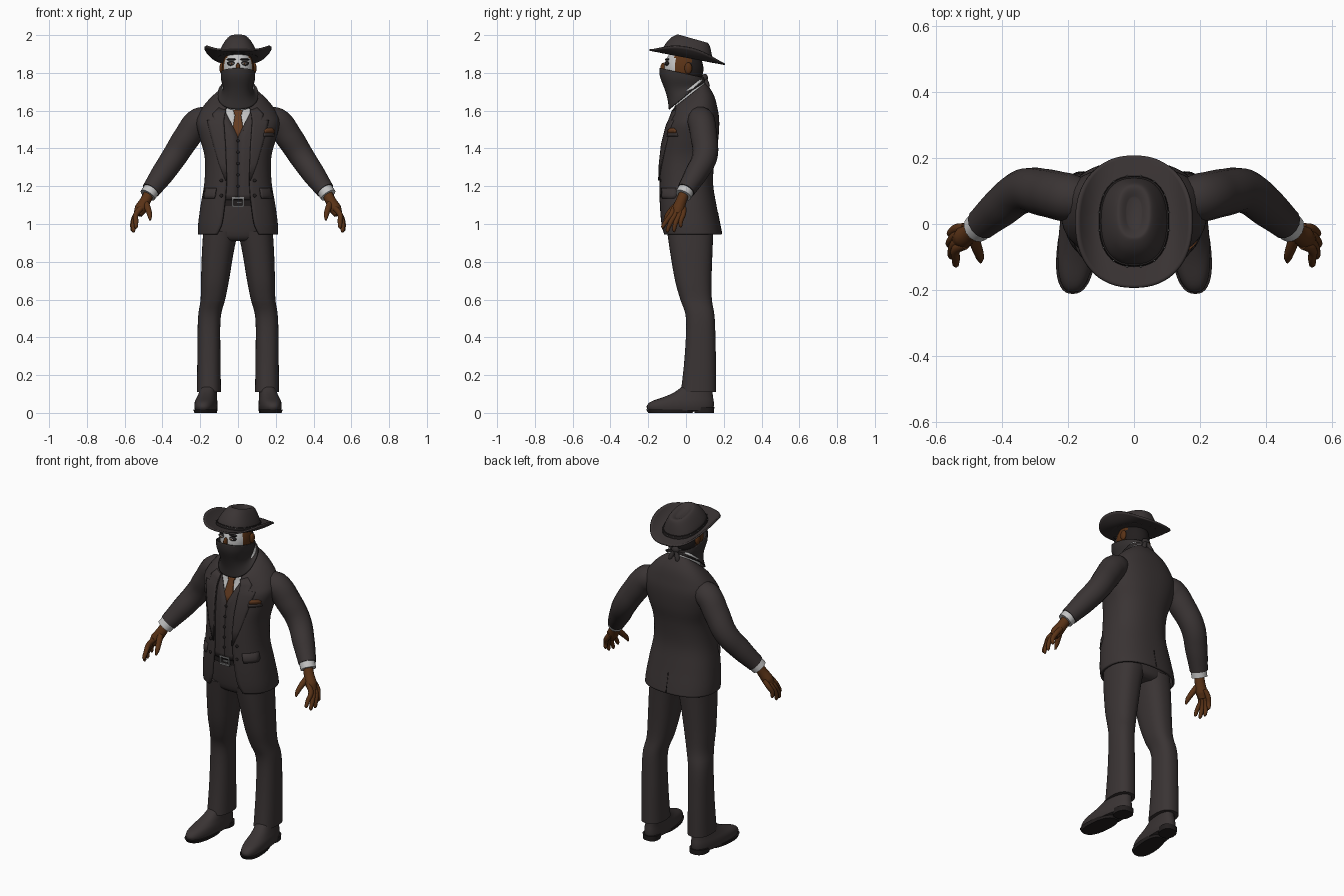
import bpy, bmesh
from math import sin, cos, pi, asin, radians
from mathutils import Vector

cube = bpy.data.objects.get("Cube")
if cube:
    bpy.data.objects.remove(cube)


def material(name, rgb):
    m = bpy.data.materials.new(name)
    m.use_nodes = True
    m.diffuse_color = (*rgb, 1)
    m.node_tree.nodes["Principled BSDF"].inputs["Base Color"].default_value = (*rgb, 1)
    return m


SUIT = material("charcoal cloth", (.042, .034, .034))
SCARF = material("dark scarf cloth", (.034, .029, .029))
DARK = material("near black", (.016, .013, .013))
SKIN = material("brown skin", (.10, .032, .008))
RUST = material("rust silk", (.13, .045, .015))
WHITE = material("off white", (.55, .55, .55))
METAL = material("grey metal", (.25, .25, .25))
K = 2.4   # squareness of the body cross-sections


def finish(name, bm, mat, thick=0, mirror=False):
    bmesh.ops.recalc_face_normals(bm, faces=bm.faces[:])
    me = bpy.data.meshes.new(name)
    bm.to_mesh(me)
    bm.free()
    ob = bpy.data.objects.new(name, me)
    bpy.context.collection.objects.link(ob)
    me.materials.append(mat)
    if thick:
        s = ob.modifiers.new("thickness", 'SOLIDIFY')
        s.thickness, s.offset = thick, 0
    if mirror:
        ob.modifiers.new("mirror", 'MIRROR')
    return ob


def skin_rows(bm, rows, closed, caps):
    loops = [[bm.verts.new(p) for p in r] for r in rows]
    n = len(loops[0])
    for a, b in zip(loops, loops[1:]):
        for i in range(n if closed else n - 1):
            j = (i + 1) % n
            bm.faces.new((a[i], a[j], b[j], b[i]))
    if caps:
        bm.faces.new(loops[0])
        bm.faces.new(loops[-1])


def smooth_rows(rows, steps=4):
    """Catmull-Rom through section rows."""
    out = []
    for i in range(len(rows) - 1):
        p = [rows[max(0, min(len(rows) - 1, i + d))] for d in (-1, 0, 1, 2)]
        for s in range(steps):
            t = s / steps
            out.append([b + .5 * t * (c - a + t * (2*a - 5*b + 4*c - d + t * (3*(b - c) + d - a)))
                        for a, b, c, d in zip(*p)])
    return out + [list(rows[-1])]


def loft(name, rows, mat, gaps=None, caps=True, thick=0, mirror=False, n=40, shear=0):
    """Rows: z, centre x, half width, front y, back y, tilt; gaps open the front."""
    bm, rings = bmesh.new(), []
    for i, (z, cx, hw, yf, yb, tilt) in enumerate(rows):
        a0 = asin(min(1, max(0, gaps[i]) / hw) ** (K / 2)) if gaps else 0
        ring = []
        for j in range(n + 1 if gaps else n):
            a = a0 + (2*pi - 2*a0) * j / n
            s, c = sin(a), cos(a)
            x = cx + hw * (1 if s > 0 else -1) * abs(s) ** (2 / K)
            y = (yf + yb) / 2 - (yb - yf) / 2 * (1 if c > 0 else -1) * abs(c) ** (2 / K)
            ring.append((x + shear * y, y, z + tilt * y))
        rings.append(ring)
    skin_rows(bm, rings, not gaps, caps and not gaps)
    return finish(name, bm, mat, thick, mirror)


def ball(name, loc, size, mat, mirror=False, seg=20):
    bm = bmesh.new()
    bmesh.ops.create_uvsphere(bm, u_segments=seg, v_segments=seg * 3 // 4, radius=1)
    bmesh.ops.scale(bm, vec=size, verts=bm.verts)
    bmesh.ops.translate(bm, vec=loc, verts=bm.verts)
    return finish(name, bm, mat, 0, mirror)


def tube(name, pts, mat, mirror=True):
    """Smooth limb through (x, y, z, radius) points."""
    cu = bpy.data.curves.new(name, 'CURVE')
    cu.dimensions, cu.bevel_depth, cu.bevel_resolution = '3D', 1, 5
    cu.use_fill_caps, cu.resolution_u = True, 6
    sp = cu.splines.new('BEZIER')
    sp.bezier_points.add(len(pts) - 1)
    for bp, p in zip(sp.bezier_points, pts):
        bp.co, bp.radius = p[:3], p[3]
        bp.handle_left_type = bp.handle_right_type = 'AUTO'
    cu.materials.append(mat)
    ob = bpy.data.objects.new(name, cu)
    bpy.context.collection.objects.link(ob)
    if mirror:
        ob.modifiers.new("mirror", 'MIRROR')


# Jacket, open at the front; last value is the opening half width
jacket = smooth_rows([
    (.945, 0, .207, -.125, .185, 0, .11), (1.0, 0, .205, -.132, .175, 0, .085),
    (1.1, 0, .192, -.138, .155, 0, .07), (1.22, 0, .172, -.14, .137, 0, .06),
    (1.35, 0, .17, -.135, .147, 0, .065), (1.45, 0, .195, -.12, .165, 0, .07),
    (1.53, 0, .215, -.1, .17, .1, .075), (1.575, 0, .2, -.085, .16, .25, .075),
    (1.615, 0, .165, -.075, .145, .4, .07), (1.645, 0, .125, -.07, .12, .6, .065),
    (1.66, 0, .09, -.06, .1, .8, .055)])
loft("jacket", [r[:6] for r in jacket], SUIT, [r[6] for r in jacket], thick=.012, n=56)


def on_jacket(x, z, off, side=-1):
    lo, hi = jacket[0], jacket[1]
    for lo, hi in zip(jacket, jacket[1:]):
        if z <= hi[0]:
            break
    t = min(1, (z - lo[0]) / (hi[0] - lo[0]))
    _, _, hw, yf, yb, tilt, _ = [a + (b - a) * t for a, b in zip(lo, hi)]
    f = (1 - min(.98, abs(x) / hw) ** K) ** (1 / K)
    y = (yf + yb) / 2 + side * ((yb - yf) / 2 * f + off)
    return Vector((x, y, z + tilt * y))


def patch(name, rows, mat, off, thick=.007, mirror=False, side=-1):
    """Thin plate hugging the jacket; rows are z, x start, x end."""
    bm = bmesh.new()
    skin_rows(bm, [[on_jacket(a + (b - a) * i / 6, z, off, side) for i in range(7)]
                   for z, a, b in rows], False, False)
    return finish(name, bm, mat, thick, mirror)


def inner_layer(name, lo, hi, inset, mat, gap):
    rows = [(r[0], 0, r[2] - inset, r[3] + inset, r[4] - inset, r[5])
            for r in jacket if lo <= r[0] <= hi]
    loft(name, rows, mat, [gap(r[0]) for r in rows], thick=.004)


inner_layer("waistcoat", 1.12, 1.65, .012, SUIT, lambda z: max(0, z - 1.46) * .42)
inner_layer("shirt", 1.36, 1.67, .024, WHITE, lambda z: 0)
patch("tie", [(1.45, -.024, .024), (1.5, -.029, .029), (1.6, -.016, .016),
              (1.605, -.021, .021), (1.645, -.026, .026)], RUST, -.015, .009)
patch("lapel", [(1.23, .059, .066), (1.32, .062, .1), (1.42, .066, .13), (1.53, .073, .157),
                (1.56, .074, .162), (1.566, .074, .125), (1.6, .072, .135), (1.645, .063, .1)],
      SUIT, .009, mirror=True)
patch("hip_pocket_flap", [(1.135, .125, .178), (1.15, .12, .18), (1.19, .115, .172)],
      SUIT, .011, .009, True)
patch("breast_pocket_welt", [(1.465, .135, .19), (1.485, .135, .19)], SUIT, .009)
patch("pocket_square", [(1.484, .14, .188), (1.5, .138, .19), (1.512, .15, .18)], RUST, .01)
patch("back_vent", [(.95, -.002, .002), (1.06, -.002, .002)], DARK, .006, .003, side=1)
for i in range(5):
    ball(f"waistcoat_button_{i}", on_jacket(0, 1.2 + i * .06, -.008), (.008, .005, .008), DARK, seg=12)
for z in (1.23, 1.15):
    ball("jacket_button", on_jacket(.088, z, .008), (.009, .005, .009), DARK, True, 12)

# Shirt collar
loft("shirt_collar", smooth_rows([(1.652, 0, .091, -.06, .1, .82), (1.705, 0, .082, -.05, .088, .82)]),
     WHITE, caps=False, thick=.006)

# Sleeves, cuffs and hands
tube("sleeve", [(.13, .07, 1.555, .06), (.2, .08, 1.545, .074), (.27, .095, 1.46, .072),
                (.335, .1, 1.36, .067), (.4, .053, 1.265, .061), (.462, 0, 1.178, .049)], SUIT)
tube("shirt_cuff", [(.45, .008, 1.195, .044), (.478, -.014, 1.152, .044)], WHITE)
tube("palm", [(.47, -.008, 1.165, .027), (.492, -.026, 1.12, .029), (.515, -.04, 1.08, .033),
              (.53, -.048, 1.05, .024)], SKIN)
fingers = [(-.078, .54, -.122, .975), (-.058, .553, -.098, .955),
           (-.036, .558, -.063, .957), (-.015, .555, -.028, .982)]
for i, (y, tx, ty, tz) in enumerate(fingers):
    tube(f"finger_{i}", [(.512, y * .8, 1.085, .015), (.54, y, 1.05, .0145),
                         (tx, (y + ty) / 2 - .006, (1.05 + tz) / 2, .0125),
                         (tx, ty, tz + .01, .01), (tx - .002, ty, tz, .004)], SKIN)
tube("thumb", [(.492, -.03, 1.12, .018), (.475, -.075, 1.075, .016), (.467, -.1, 1.045, .013),
               (.465, -.115, 1.02, .005)], SKIN)

# Trousers and belt
loft("trouser_seat", smooth_rows([(.91, 0, .13, -.07, .11, 0), (.94, 0, .178, -.095, .14, 0),
                                  (1.05, 0, .17, -.11, .135, 0), (1.16, 0, .155, -.115, .125, 0)]), SUIT)
loft("trouser_leg", smooth_rows([
    (.11, .154, .064, -.027, .16, 0), (.3, .154, .061, -.007, .158, 0), (.5, .152, .06, 0, .152, 0),
    (.6, .133, .065, -.03, .137, 0), (.7, .122, .074, -.058, .135, 0),
    (.85, .107, .084, -.084, .14, 0), (.96, .092, .092, -.1, .145, 0)]), SUIT, mirror=True)
loft("belt", [(1.095, 0, .172, -.119, .138, 0), (1.135, 0, .168, -.121, .135, 0)], DARK)


def box(name, loc, size, mat, mirror=False):
    bm = bmesh.new()
    bmesh.ops.create_cube(bm, size=1)
    bmesh.ops.scale(bm, vec=size, verts=bm.verts)
    bmesh.ops.translate(bm, vec=loc, verts=bm.verts)
    return finish(name, bm, mat, 0, mirror)


for z in (1.094, 1.138):
    box("buckle_bar", (0, -.126, z), (.064, .01, .009), METAL)
box("buckle_side", (.028, -.126, 1.116), (.009, .01, .05), METAL, True)
box("buckle_prong", (.006, -.127, 1.116), (.03, .008, .008), METAL)

# Shoes
loft("shoe_upper", smooth_rows([
    (.012, .167, .054, -.2, .14, 0), (.035, .167, .058, -.208, .147, 0),
    (.06, .167, .056, -.185, .147, 0), (.085, .165, .05, -.115, .143, 0),
    (.11, .162, .046, -.06, .14, 0), (.14, .158, .044, -.02, .135, 0)]), SUIT, mirror=True, shear=-.09)
loft("shoe_sole", [(0, .167, .055, -.2, .035, 0), (.018, .167, .06, -.212, .05, 0)],
     DARK, mirror=True, shear=-.09)
loft("shoe_heel", [(0, .167, .047, .045, .148, 0), (.03, .167, .05, .04, .15, 0)],
     DARK, mirror=True, shear=-.09)

# Head: painted face in front, bare skin at the sides, hair behind
head = ball("head", (0, -.012, 1.82), (.084, .104, .115), WHITE, seg=40)
for m in (SKIN, DARK):
    head.data.materials.append(m)
for f in head.data.polygons:
    f.material_index = 0 if f.center.y < -.058 else 1 if f.center.y < .025 else 2
ball("ear", (.086, .012, 1.825), (.012, .02, .03), SKIN, True)
ball("nose", (0, -.118, 1.826), (.011, .018, .028), SKIN)
ball("eye_socket", (.034, -.1, 1.85), (.024, .012, .013), DARK, True)
ball("eye", (.034, -.109, 1.849), (.012, .006, .006), WHITE, True)
ball("iris", (.034, -.115, 1.849), (.005, .002, .005), SKIN, True)
ball("eyebrow", (.036, -.1, 1.871), (.026, .012, .006), DARK, True)

# Neck scarf worn over the lower face, knotted behind
loft("face_scarf", smooth_rows([
    (1.795, 0, .088, -.138, .094, -.22), (1.765, 0, .087, -.135, .094, -.12),
    (1.725, 0, .077, -.11, .092, .1), (1.7, 0, .084, -.095, .094, .4),
    (1.682, 0, .106, -.088, .098, .85)]), SCARF, caps=False, thick=.006)
ball("scarf_knot", (0, .1, 1.775), (.024, .016, .02), SCARF)
tube("scarf_tail", [(.004, .102, 1.77, .011), (.022, .112, 1.73, .014), (.03, .114, 1.69, .005)], SCARF)

# Hat: curled brim, pinched crown, band with small studs
bm, rings = bmesh.new(), []
for i in range(9):
    t = i / 8
    ring = []
    for j in range(64):
        a = 2 * pi * j / 64
        s, c = sin(a), cos(a)
        sx, cy = [(1 if v > 0 else -1) * abs(v) ** .88 for v in (s, c)]
        y = .007 - cy * (.13 + .07 * t)
        ring.append((sx * (.098 + .077 * t), y, 1.885 - .19 * y + .052 * t * t * abs(s) ** 3))
    rings.append(ring)
skin_rows(bm, rings, True, False)
finish("hat_brim", bm, SUIT, .009)
loft("hat_crown", smooth_rows([
    (1.88, 0, .104, -.127, .143, -.19), (1.915, 0, .097, -.118, .138, -.2),
    (1.96, 0, .075, -.085, .13, -.25), (1.988, 0, .054, -.05, .12, -.28),
    (1.99, 0, .04, -.035, .105, -.28), (1.978, 0, .022, -.015, .08, -.28)]), SUIT)
loft("hat_band", [(1.884, 0, .108, -.131, .147, -.19), (1.906, 0, .104, -.126, .144, -.19)], DARK)
for i in range(16):
    a = 2 * pi * (i + .5) / 16
    y = .008 - .139 * cos(a) * (1 + .04 * sin(2 * a) ** 2)
    ball(f"band_stud_{i}", (.107 * sin(a) * (1 + .04 * sin(2 * a) ** 2), y, 1.9 - .19 * y),
         (.003, .003, .003), METAL, seg=8)

# Smooth shading with sharp edges kept
bpy.ops.object.select_all(action='DESELECT')
for ob in bpy.context.scene.objects:
    if ob.type == 'MESH':
        ob.select_set(True)
        bpy.context.view_layer.objects.active = ob
bpy.ops.object.shade_smooth_by_angle(angle=radians(40))
